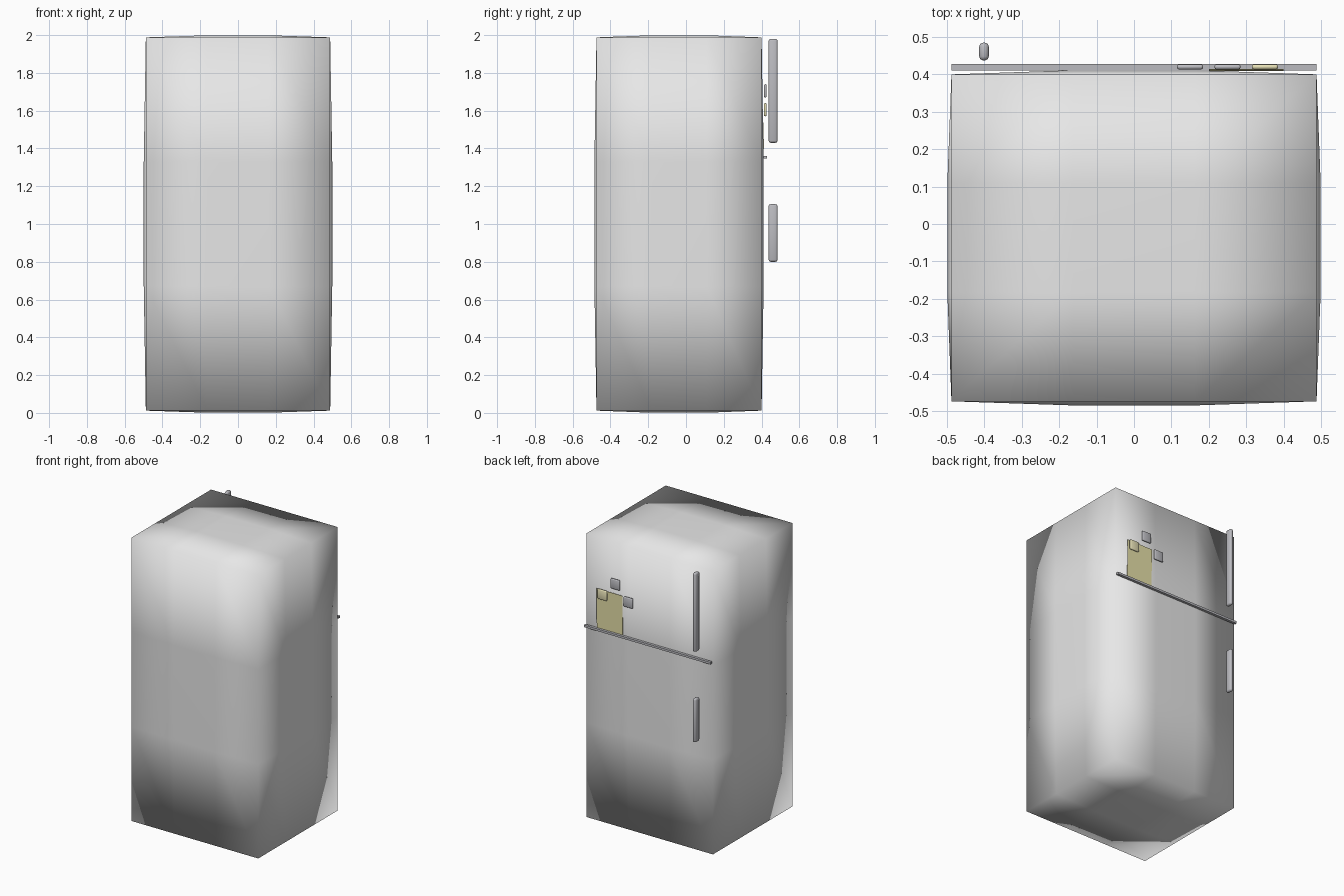
import bpy, bmesh
from mathutils import Vector

old = bpy.data.objects.get("Cube")
if old:
    bpy.data.objects.remove(old, do_unlink=True)


def material(name, rgb):
    m = bpy.data.materials.new(name)
    m.use_nodes = True
    m.diffuse_color = (*rgb, 1)
    m.node_tree.nodes["Principled BSDF"].inputs["Base Color"].default_value = (*rgb, 1)
    return m


ENAMEL = material("white enamel", (0.8, 0.8, 0.8))
METAL = material("grey metal", (0.5, 0.5, 0.53))
PAPER = material("yellow paper", (0.8, 0.75, 0.4))
CREAM = material("pale yellow magnet", (0.85, 0.8, 0.5))


def box(name, lo, hi, mat, bevel=0.0, segments=2, cuts=0):
    lo, hi = Vector(lo), Vector(hi)
    bm = bmesh.new()
    bmesh.ops.create_cube(bm, size=1)
    for v in bm.verts:
        v.co = (lo + hi) / 2 + v.co * (hi - lo)
    if cuts:
        bmesh.ops.subdivide_edges(bm, edges=bm.edges[:], cuts=cuts, use_grid_fill=True)
    if bevel:
        bmesh.ops.bevel(bm, geom=bm.edges[:], offset=bevel, segments=segments,
                        profile=0.5, affect='EDGES')
    mesh = bpy.data.meshes.new(name)
    bm.to_mesh(mesh)
    bm.free()
    mesh.materials.append(mat)
    obj = bpy.data.objects.new(name, mesh)
    bpy.context.collection.objects.link(obj)
    return obj


def smooth(obj):
    obj.data.polygons.foreach_set("use_smooth", [True] * len(obj.data.polygons))


# Cabinet: a gridded box whose inner face points swell outward
lo, hi = (-0.488, -0.474, 0.012), (0.488, 0.4, 1.988)
cabinet = box("cabinet", lo, hi, ENAMEL, cuts=2)
for v in cabinet.data.vertices:
    sides = [(a, s) for a in range(3) for s, lim in ((-1, lo), (1, hi))
             if abs(v.co[a] - lim[a]) < 1e-4]
    if len(sides) == 1:
        axis, sign = sides[0]
        v.co[axis] += sign * 0.011
smooth(cabinet)

# Strip between the two doors
box("door_gap_strip", (-0.488, 0.41, 1.346), (0.488, 0.428, 1.361), METAL)

# Door handles
for name, z0, z1 in (("upper_handle", 1.43, 1.98), ("lower_handle", 0.8, 1.105)):
    smooth(box(name, (-0.414, 0.437, z0), (-0.388, 0.485, z1), METAL, 0.011))

# Note, leaning slightly out at the top
note = box("note", (0.2, 0.409, 1.355), (0.4, 0.411, 1.635), PAPER)
for v in note.data.vertices:
    if v.co.z > 1.5:
        v.co.y += 0.004

# Magnets
for name, x, z, mat in (("left_magnet", 0.35, 1.605, CREAM),
                        ("middle_magnet", 0.25, 1.705, METAL),
                        ("right_magnet", 0.15, 1.605, METAL)):
    smooth(box(name, (x - 0.035, 0.413, z - 0.035), (x + 0.035, 0.427, z + 0.035),
               mat, 0.006))
